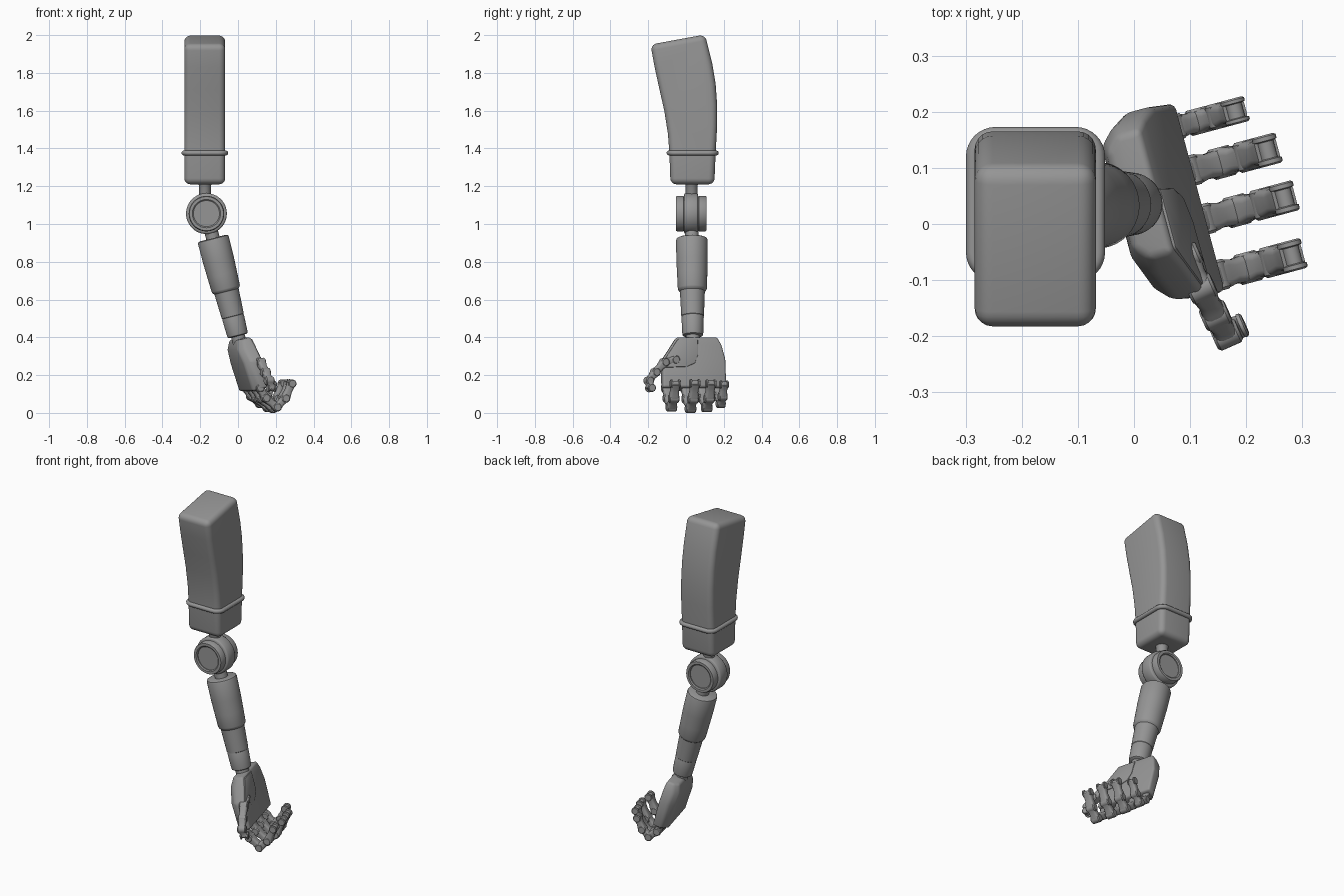
import bpy, bmesh, math
from mathutils import Vector, Matrix

if "Cube" in bpy.data.objects:
    bpy.data.objects.remove(bpy.data.objects["Cube"])

grey = bpy.data.materials.new("dark_grey")
grey.diffuse_color = (0.3, 0.3, 0.3, 1)
grey.use_nodes = True
grey.node_tree.nodes["Principled BSDF"].inputs["Base Color"].default_value = grey.diffuse_color


def finish(name, bm, bevel=0.0, segs=4, angle=35):
    bmesh.ops.recalc_face_normals(bm, faces=bm.faces[:])
    me = bpy.data.meshes.new(name)
    bm.to_mesh(me)
    bm.free()
    me.materials.append(grey)
    ob = bpy.data.objects.new(name, me)
    bpy.context.collection.objects.link(ob)
    bpy.ops.object.select_all(action='DESELECT')
    bpy.context.view_layer.objects.active = ob
    ob.select_set(True)
    if bevel:
        m = ob.modifiers.new("bevel", 'BEVEL')
        m.width, m.segments = bevel, segs
        m.limit_method, m.angle_limit = 'ANGLE', math.radians(30)
        bpy.ops.object.modifier_apply(modifier="bevel")
    bpy.ops.object.shade_smooth_by_angle(angle=math.radians(angle))
    return ob


def loft(name, rings, bevel=0.0, segs=4, closed=False):
    bm = bmesh.new()
    vs = [[bm.verts.new(p) for p in r] for r in rings]
    pairs = list(zip(vs, vs[1:])) + ([(vs[-1], vs[0])] if closed else [])
    n = len(vs[0])
    for a, b in pairs:
        for i in range(n):
            j = (i + 1) % n
            bm.faces.new((a[i], a[j], b[j], b[i]))
    if not closed:
        bm.faces.new(vs[0][::-1])
        bm.faces.new(vs[-1])
    return finish(name, bm, bevel, segs)


def lathe(name, prof, origin, axis, n=48):
    # profile of (radius, distance along axis)
    q = Vector(axis).to_track_quat('Z', 'Y')
    o = Vector(origin)
    ang = [2 * math.pi * i / n for i in range(n)]
    return loft(name, [[o + q @ Vector((r * math.cos(a), r * math.sin(a), t))
                        for a in ang] for r, t in prof])


def rounded_rect(cx, cy, hx, hy, r, n=8):
    pts = []
    for k, (sx, sy) in enumerate(((1, 1), (-1, 1), (-1, -1), (1, -1))):
        for i in range(n + 1):
            a = (k + i / n) * math.pi / 2
            pts.append(Vector((cx + sx * (hx - r) + r * math.cos(a),
                               cy + sy * (hy - r) + r * math.sin(a), 0)))
    return pts


# upper arm: side profile (y, z) extruded across x
side = [(-0.082, 1.21), (0.15, 1.21), (0.157, 1.38), (0.165, 1.52), (0.165, 1.63),
        (0.157, 1.74), (0.139, 1.85), (0.101, 2.003), (-0.188, 1.95), (-0.166, 1.83),
        (-0.14, 1.71), (-0.115, 1.6), (-0.096, 1.48), (-0.088, 1.38)]
loft("upper_arm", [[Vector((x, y, z)) for y, z in side] for x in (-0.284, -0.068)], 0.032, 5)

# raised band round the upper arm
path = rounded_rect(-0.1755, 0.035, 0.111, 0.125, 0.04)
band = []
for i, p in enumerate(path):
    t = (path[(i + 1) % len(path)] - path[i - 1]).normalized()
    out = Vector((t.y, -t.x, 0))
    band.append([p + Vector((0, 0, 1.376)) + 0.013 * (out * math.cos(a) + Vector((0, 0, 1)) * math.sin(a))
                 for a in [2 * math.pi * k / 12 for k in range(12)]])
loft("upper_arm_band", band, closed=True)

# elbow: neck, hub and recessed side discs
lathe("elbow_neck", [(0.045, 0), (0.032, 0.02), (0.032, 0.12)], (-0.175, 0.03, 1.225), (0, 0, -1))
elbow = (-0.167, 0.027, 1.055)
lathe("elbow_hub", [(0.1, -0.037), (0.105, -0.034), (0.108, -0.028), (0.108, 0.028),
                    (0.105, 0.034), (0.1, 0.037)], elbow, (0, 1, 0))
for s, nm in ((-1, "front"), (1, "back")):
    lathe("elbow_disc_" + nm, [(0.082, 0.03), (0.09, 0.038), (0.094, 0.041), (0.094, 0.074),
                               (0.09, 0.081), (0.075, 0.081), (0.069, 0.076), (0.069, 0.07)],
          elbow, (0, s, 0))

# forearm: stepped sleeve along a slanted axis
top = Vector((-0.133, 0.031, 0.925))
axis = (Vector((0.0, 0.036, 0.405)) - top).normalized()
lathe("elbow_lower_neck", [(0.036, -0.09), (0.036, 0.02)], top, axis)
lathe("forearm", [(0.073, 0), (0.081, 0.004), (0.084, 0.012), (0.083, 0.12), (0.08, 0.2),
                  (0.077, 0.275), (0.074, 0.283), (0.066, 0.291), (0.063, 0.36), (0.06, 0.425),
                  (0.058, 0.427), (0.058, 0.431), (0.059, 0.434), (0.056, 0.515), (0.054, 0.53),
                  (0.048, 0.534)], top, axis)
lathe("wrist", [(0.037, 0.5), (0.037, 0.6)], top, axis)

# palm: chamfered sections in the tilted hand frame
turn = Matrix.Rotation(math.radians(15), 4, 'Z')
hand = Matrix.Translation((0.002, 0.031, 0.39)) @ turn @ Matrix.Rotation(math.radians(-16), 4, 'Y')


def palm_ring(d, y0, y1, xb, xf, ch):
    pts = [(xf, y0), (xf, y1), (xb + ch, y1), (xb, y1 - ch), (xb, y0 + ch), (xb + ch, y0)]
    return [hand @ Vector((x, y, -d)) for x, y in pts]


loft("palm", [palm_ring(0, -0.095, 0.13, -0.024, 0.044, 0.025),
              palm_ring(0.045, -0.125, 0.15, -0.044, 0.047, 0.032),
              palm_ring(0.12, -0.18, 0.165, -0.045, 0.047, 0.036),
              palm_ring(0.276, -0.188, 0.16, -0.04, 0.044, 0.036)], 0.012, 3)
# raised pad at the base of the thumb
pad = [(-0.09, 0.012), (0.02, 0.012), (0.015, 0.1), (-0.005, 0.145), (-0.05, 0.165),
       (-0.172, 0.17), (-0.168, 0.12), (-0.118, 0.05)]
loft("thumb_pad", [[hand @ Vector((x, y, -d)) for y, d in pad] for x in (0.03, 0.051)], 0.006, 2)


def digit(name, pts, side, w):
    # waisted links, barrel knuckles and a spool-shaped tip
    side = side.normalized()
    for i, (a, b) in enumerate(zip(pts, pts[1:])):
        d = (b - a).normalized()
        up = d.cross(side).normalized()
        sd = up.cross(d)
        rings = []
        for t, k in ((0, 0.95), (0.25, 0.93), (0.5, 0.8), (0.75, 0.86), (1, 0.93)):
            o = a.lerp(b, t)
            rings.append([o + sd * p.x + up * p.y
                          for p in rounded_rect(0, 0, w / 2 * k, 0.023 * k, 0.012, 4)])
        loft(f"{name}_link_{i + 1}", rings)
    h = w / 2
    for i, p in enumerate(pts[:-1]):
        lathe(f"{name}_knuckle_{i + 1}", [(0.018, -h), (0.023, -h + 0.005), (0.023, h - 0.005),
                                          (0.018, h)], p, side, 24)
    lathe(name + "_tip", [(0.018, -h), (0.022, -h + 0.003), (0.022, -h * 0.62), (0.015, -h * 0.55),
          (0.015, h * 0.55), (0.022, h * 0.62), (0.022, h - 0.003), (0.018, h)], pts[-1], side, 24)


# four curled fingers, same curve scaled
curl = [(0, 0), (0.035, -0.058), (0.1, -0.11), (0.15, -0.06), (0.187, 0.024)]
for nm, y, s in (("index_finger", -0.157, 0.93), ("middle_finger", -0.054, 1.0),
                 ("ring_finger", 0.036, 0.96), ("little_finger", 0.118, 0.76)):
    base = hand @ Vector((0.0, y, -0.268))
    digit(nm, [base + turn @ Vector((r * s, 0, z * s)) for r, z in curl],
          turn @ Vector((0, 1, 0)), 0.055 if s > 0.8 else 0.046)

# thumb
digit("thumb", [Vector(p) for p in ((0.095, -0.06, 0.28), (0.12, -0.115, 0.268), (0.145, -0.163, 0.215),
                                    (0.165, -0.197, 0.17), (0.176, -0.188, 0.132))],
      Vector((0.9, 0.4, 0.05)), 0.048)
